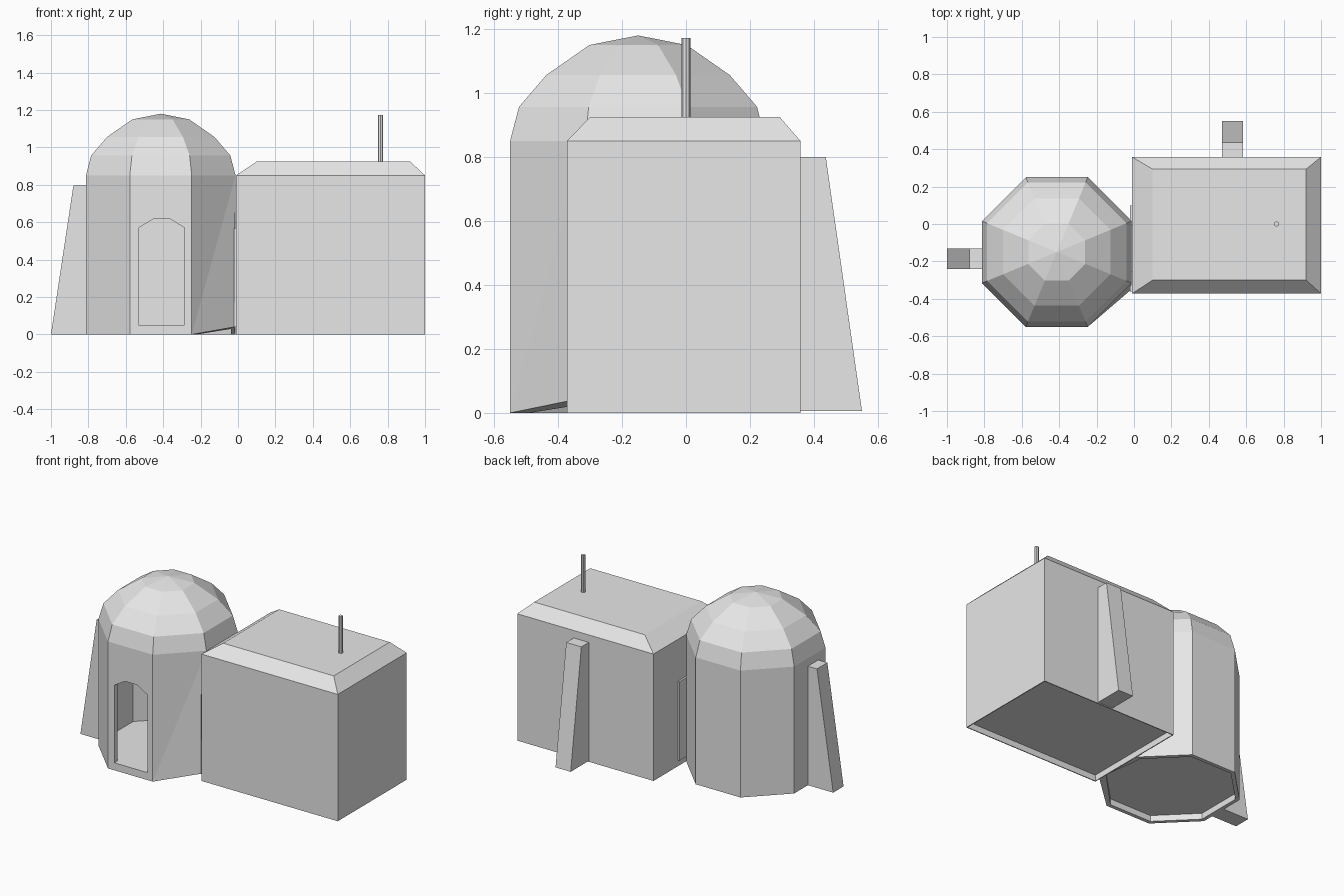
import bpy, bmesh, math
from mathutils import Vector

cube = bpy.data.objects.get("Cube")
if cube:
    bpy.data.objects.remove(cube, do_unlink=True)

plaster = bpy.data.materials.new("pale_grey_plaster")
plaster.use_nodes = True
GREY = (0.8, 0.8, 0.8, 1)
plaster.diffuse_color = GREY
plaster.node_tree.nodes["Principled BSDF"].inputs["Base Color"].default_value = GREY


def finish(name, bm):
    bmesh.ops.recalc_face_normals(bm, faces=bm.faces)
    mesh = bpy.data.meshes.new(name)
    bm.to_mesh(mesh)
    bm.free()
    mesh.materials.append(plaster)
    obj = bpy.data.objects.new(name, mesh)
    bpy.context.collection.objects.link(obj)
    return obj


def loft(name, rings, tweak=None):
    """Closed solid through stacked rings; a one-point ring makes a tip."""
    bm = bmesh.new()
    loops = [[bm.verts.new(p) for p in ring] for ring in rings]
    bm.faces.new(loops[0])
    for a, b in zip(loops, loops[1:]):
        n = len(a)
        for i in range(n):
            j = (i + 1) % n
            if len(b) == 1:
                bm.faces.new((a[i], a[j], b[0]))
            else:
                bm.faces.new((a[i], a[j], b[j], b[i]))
    if len(loops[-1]) > 2:
        bm.faces.new(loops[-1])
    if tweak:
        tweak(bm, loops)
    return finish(name, bm)


def octagon(apothem, z):
    r = apothem / math.cos(math.pi / 8)
    angles = [math.pi / 8 + i * math.pi / 4 for i in range(8)]
    return [(-0.413 + r * math.cos(t), -0.15 + r * math.sin(t), z) for t in angles]


def rect(x0, x1, y0, y1, z):
    return [(x0, y0, z), (x1, y0, z), (x1, y1, z), (x0, y1, z)]


def box(name, x0, x1, y0, y1, z0, z1):
    return loft(name, [rect(x0, x1, y0, y1, z0), rect(x0, x1, y0, y1, z1)])


def carve(obj, cutters):
    for c in cutters:
        mod = obj.modifiers.new("carve", 'BOOLEAN')
        mod.operation = 'DIFFERENCE'
        mod.solver = 'EXACT'
        mod.object = c
    bpy.context.view_layer.update()
    graph = bpy.context.evaluated_depsgraph_get()
    mesh = bpy.data.meshes.new_from_object(obj.evaluated_get(graph))
    obj.modifiers.clear()
    obj.data = mesh
    for c in cutters:
        bpy.data.objects.remove(c, do_unlink=True)


def arch(name, origin, across, through):
    """Doorway-shaped cutter with a chamfered head."""
    o, a, t = Vector(origin), Vector(across), Vector(through)
    shape = [(-0.123, 0.05), (0.123, 0.05), (0.123, 0.57),
             (0.045, 0.617), (-0.045, 0.617), (-0.123, 0.57)]
    ring = [o + a * u + Vector((0, 0, z)) for u, z in shape]
    return loft(name, [[p - t for p in ring], [p + t for p in ring]])


# Tower: eight-sided drum and faceted dome
def pull_corner(bm, loops):
    # foot of the corner beside the passage splays towards the hall
    low, high = loops[0], loops[1]
    low[7].co = (-0.02, -0.355, 0.04)
    bmesh.ops.connect_vert_pair(bm, verts=[low[6], high[7]])
    bmesh.ops.triangulate(bm, faces=[f for f in bm.faces if low[7] in f.verts])


dome = [(0.4, 0.85), (0.372, 0.957), (0.287, 1.056), (0.152, 1.15)]
tower = loft("domed_tower",
             [octagon(0.4, 0)] + [octagon(a, z) for a, z in dome]
             + [[(-0.413, -0.15, 1.18)]], pull_corner)
room = loft("tower_room_cutter",
            [octagon(0.365, 0.05)] + [octagon(a * 0.91, z - 0.02) for a, z in dome]
            + [[(-0.413, -0.15, 1.145)]])
recess = loft("tower_recess_cutter", [octagon(0.375, -0.1), octagon(0.375, 0.04)])
door = arch("front_door_cutter", (-0.408, -0.55, 0), (1, 0, 0), (0, 0.1, 0))
inner = arch("tower_passage_cutter", (0, -0.13, 0), (0, 1, 0), (0.1, 0, 0))
carve(tower, [room, recess, door, inner])

# Hall: block with a chamfered flat roof
hall = loft("hall", [rect(-0.01, 1, -0.372, 0.358, 0),
                     rect(-0.01, 1, -0.372, 0.358, 0.85),
                     rect(0.1, 0.92, -0.3, 0.293, 0.925)])
hall_room = box("hall_room_cutter", 0.025, 0.965, -0.335, 0.32, 0.05, 0.83)
hall_recess = box("hall_recess_cutter", -0.004, 0.994, -0.366, 0.352, -0.1, 0.04)
opening = arch("hall_passage_cutter", (0, -0.13, 0), (0, 1, 0), (0.1, 0, 0))
carve(hall, [hall_room, hall_recess, opening])

# Passage surround between tower and hall
surround = box("passage_surround", -0.022, -0.005, -0.36, 0.1, 0.04, 0.57)
carve(surround, [arch("surround_cutter", (0, -0.13, 0), (0, 1, 0), (0.1, 0, 0))])

# Sloping buttresses
loft("left_buttress", [rect(-1, -0.8, -0.24, -0.13, 0),
                       rect(-0.88, -0.8, -0.24, -0.13, 0.797)])
loft("back_buttress", [rect(0.47, 0.582, 0.35, 0.55, 0.006),
                       rect(0.47, 0.582, 0.35, 0.437, 0.8)])

# Roof mast
mast = bmesh.new()
bmesh.ops.create_cone(mast, cap_ends=True, segments=8, radius1=0.014,
                      radius2=0.014, depth=0.26)
bmesh.ops.translate(mast, verts=mast.verts, vec=(0.762, 0, 1.042))
finish("roof_mast", mast)
